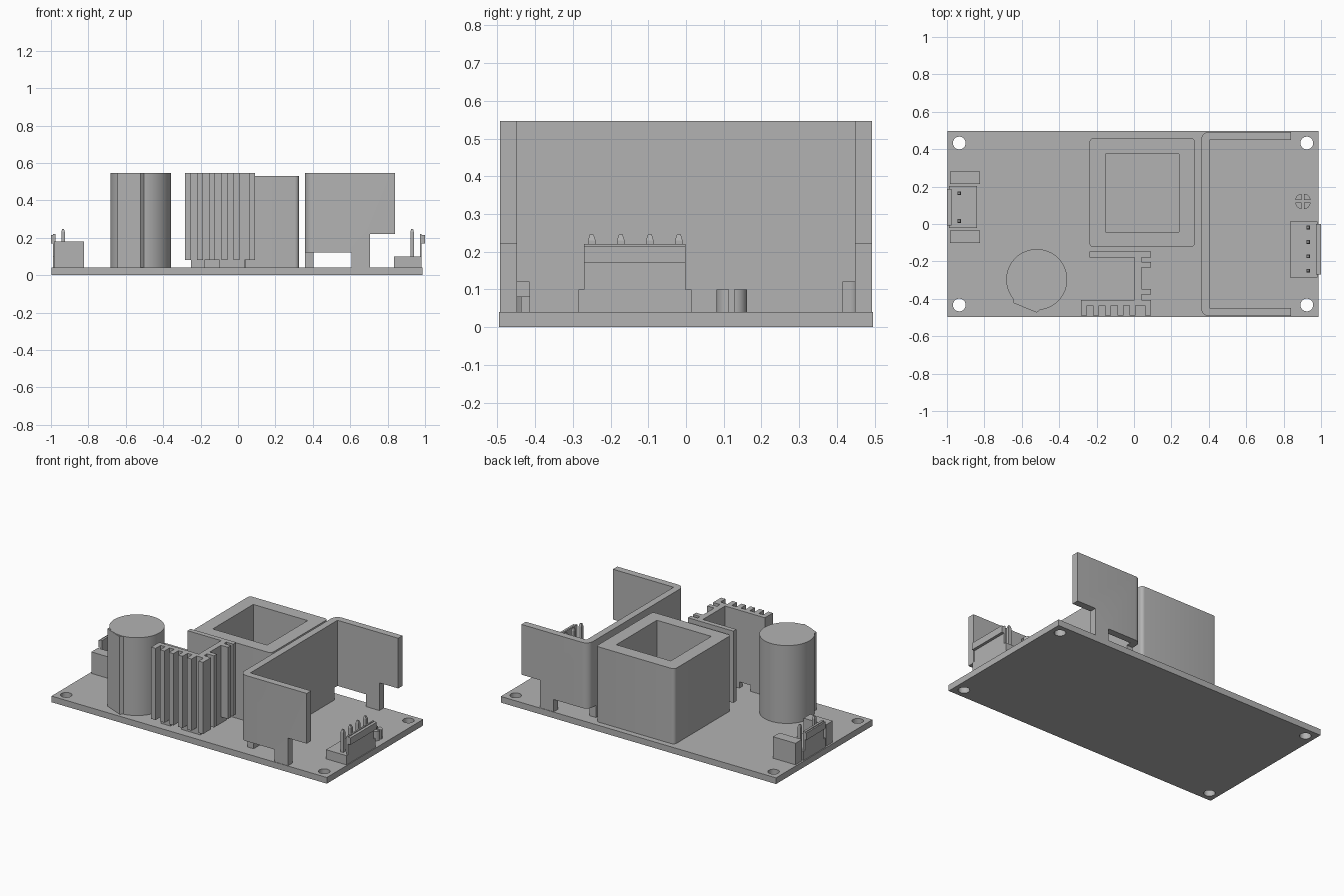
import bpy, bmesh
from math import pi, cos, sin

if "Cube" in bpy.data.objects:
    bpy.data.objects.remove(bpy.data.objects["Cube"], do_unlink=True)

GREY = (0.45, 0.45, 0.45, 1)
mat = bpy.data.materials.new("plain grey")
mat.use_nodes = True
mat.diffuse_color = GREY
mat.node_tree.nodes["Principled BSDF"].inputs["Base Color"].default_value = GREY

DECK = 0.04      # top of the board
TOP = 0.547      # height of the tall parts


def finish(name, bm, smooth=False):
    bmesh.ops.recalc_face_normals(bm, faces=bm.faces)
    me = bpy.data.meshes.new(name)
    bm.to_mesh(me)
    bm.free()
    me.materials.append(mat)
    ob = bpy.data.objects.new(name, me)
    bpy.context.collection.objects.link(ob)
    if smooth:
        bpy.ops.object.select_all(action='DESELECT')
        ob.select_set(True)
        bpy.context.view_layer.objects.active = ob
        bpy.ops.object.shade_smooth_by_angle(angle=pi / 6)
    return ob


def add_prism(bm, pts, z0, z1):
    """Extrude a plan outline from z0 to z1."""
    face = bm.faces.new([bm.verts.new((x, y, z0)) for x, y in pts])
    new = bmesh.ops.extrude_face_region(bm, geom=[face])["geom"]
    for v in new:
        if isinstance(v, bmesh.types.BMVert):
            v.co.z = z1


def rect(x0, x1, y0, y1):
    return [(x0, y0), (x1, y0), (x1, y1), (x0, y1)]


def arc(cx, cy, r, a0, a1, n):
    return [(cx + r * cos(a0 + (a1 - a0) * i / n),
             cy + r * sin(a0 + (a1 - a0) * i / n)) for i in range(n + 1)]


def circle(cx, cy, r, n=48):
    return arc(cx, cy, r, 0, 2 * pi, n)[:-1]


def solid(name, prisms, smooth=False):
    bm = bmesh.new()
    for pts, z0, z1 in prisms:
        add_prism(bm, pts, z0, z1)
    return finish(name, bm, smooth)


def cut(ob, prisms):
    """Subtract prisms from an object, then drop the cutter."""
    cutter = solid("cutter", prisms)
    cutter.hide_render = True
    mod = ob.modifiers.new("cut", 'BOOLEAN')
    mod.operation, mod.solver, mod.object = 'DIFFERENCE', 'EXACT', cutter
    bpy.context.view_layer.objects.active = ob
    bpy.ops.object.modifier_apply(modifier=mod.name)
    bpy.data.objects.remove(cutter, do_unlink=True)


# Circuit board with four mounting holes
board = solid("circuit_board", [(rect(-0.996, 0.987, -0.496, 0.496), 0, DECK)])
cut(board, [(circle(x, y, 0.034, 32), -0.1, 0.1)
            for x in (-0.934, 0.924) for y in (-0.433, 0.433)])

# Transformer: rounded block with a deep square well
x0, x1, y0, y1, r = -0.238, 0.326, -0.123, 0.459, 0.022
outline = (arc(x1 - r, y1 - r, r, 0, pi / 2, 5) + arc(x0 + r, y1 - r, r, pi / 2, pi, 5)
           + arc(x0 + r, y0 + r, r, pi, 1.5 * pi, 5) + arc(x1 - r, y0 + r, r, 1.5 * pi, 2 * pi, 5))
transformer = solid("transformer", [(outline, DECK, 0.53)], True)
cut(transformer, [(rect(-0.152, 0.24, -0.043, 0.374), 0, 0.7)])

# Bent plate heat sink: three walls with rounded outer corners, standing on feet
xa, xb, yo, t, r = 0.358, 0.84, 0.493, 0.045, 0.045
plate = ([(xb, -yo), (xb, -yo + t), (xa + t, -yo + t), (xa + t, yo - t), (xb, yo - t), (xb, yo)]
         + arc(xa + r, yo - r, r, pi / 2, pi, 6) + arc(xa + r, -yo + r, r, pi, 1.5 * pi, 6))
bent = solid("bent_heat_sink", [(plate, DECK, TOP)], True)
cut(bent, [(rect(0.3, 0.608, 0.415, 0.6), 0, 0.12),
           (rect(0.3, 0.608, -0.6, -0.415), 0, 0.12),
           (rect(0.705, 0.9, -0.6, 0.6), 0, 0.22)])

# Finned heat sink: channel walls, fins and feet
FOOT = 0.08
walls = [rect(-0.283, 0.04, -0.437, -0.407), rect(0.003, 0.04, -0.437, -0.147),
         rect(-0.238, 0.09, -0.178, -0.147)]
walls += [rect(x - 0.016, x + 0.016, -0.489, -0.42) for x in (-0.267, -0.203, -0.138, -0.073, -0.008, 0.074)]
walls += [rect(0.03, 0.09, y - 0.015, y + 0.015) for y in (-0.217, -0.362, -0.422)]
fins = [(w, FOOT, TOP) for w in walls]
fins += [(rect(a, b, -0.437, -0.407), DECK, FOOT) for a, b in ((-0.25, -0.18), (-0.1, 0.035))]
fins.append((rect(0.003, 0.04, -0.3, -0.178), DECK, FOOT))
solid("finned_heat_sink", fins)

# Capacitor with a full height wedge on its front
solid("capacitor", [(circle(-0.52, -0.297, 0.163, 64), DECK, TOP)], True)
solid("capacitor_wedge", [([(-0.645, -0.36), (-0.645, -0.422), (-0.52, -0.474),
                            (-0.5, -0.456), (-0.5, -0.36)], DECK, TOP - 0.002)])


def pins(name, x, ys):
    """Square pins with tapered tips."""
    bm = bmesh.new()
    h = 0.01
    for y in ys:
        add_prism(bm, rect(x - h, x + h, y - h, y + h), DECK, 0.23)
        tip = max((f for f in bm.faces if abs(f.calc_center_median().y - y) < h / 2),
                  key=lambda f: f.calc_center_median().z)
        tip = bmesh.ops.extrude_face_region(bm, geom=[tip])["geom"]
        for v in tip:
            if isinstance(v, bmesh.types.BMVert):
                v.co = (x + (v.co.x - x) / 2, y + (v.co.y - y) / 2, 0.246)
    return finish(name, bm)


def connector(side, x_in, x_out, y0, y1, x_wall, x_lip, margin):
    """Base with an outer locking wall that carries a lip."""
    solid(side + "_connector", [
        (rect(*sorted((x_in, x_out)), y0, y1), DECK, 0.10),
        (rect(*sorted((x_wall, x_out)), y0 + margin, y1 - margin), 0.10, 0.22),
        (rect(*sorted((x_wall, x_lip)), y0 + margin, y1 - margin), 0.17, 0.215)])


# Four pin connector at +x, two pin connector at -x with side blocks
connector("left", 0.834, 0.982, -0.285, 0.014, 0.972, 1.0, 0.015)
pins("left_connector_pins", 0.931, [-0.25 + 0.077 * i for i in range(4)])
connector("right", -0.84, -0.99, -0.022, 0.203, -0.975, -1.0, 0.015)
pins("right_connector_pins", -0.935, [0.016, 0.164])
solid("right_connector_blocks", [(rect(-0.985, -0.823, y, y + 0.067), DECK, 0.18)
                                 for y in (-0.102, 0.214)])

# Split round post: four quarters with a cross gap
quarters = []
for k in range(4):
    a = k * pi / 2
    c = (0.903 + 0.009 * cos(a + pi / 4), 0.121 + 0.009 * sin(a + pi / 4))
    quarters.append(([c] + arc(*c, 0.034, a, a + pi / 2, 8), DECK, 0.10))
solid("split_post", quarters, True)
